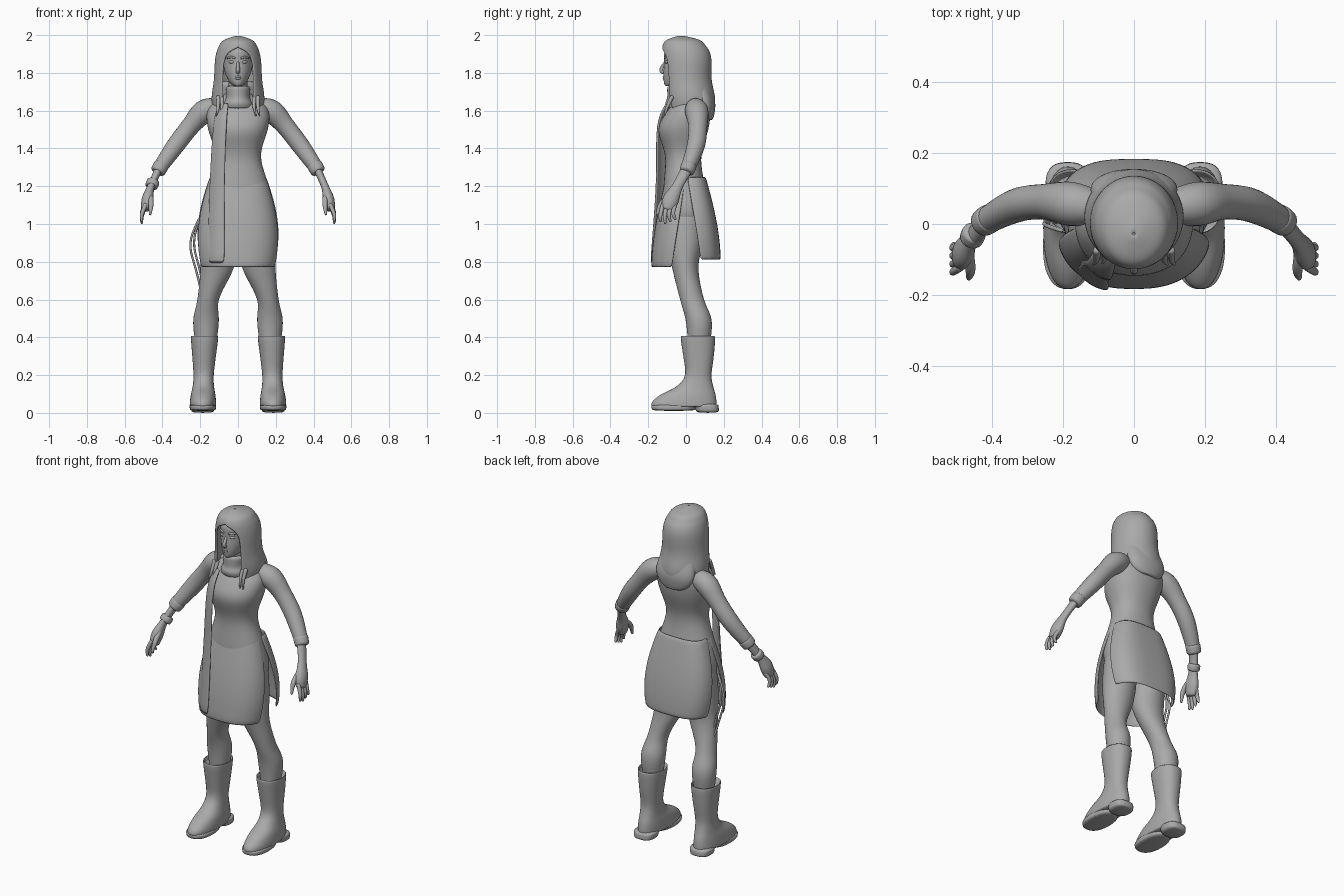
import bpy, bmesh
from math import sin, cos, asin, tanh, pi, copysign
from mathutils import Vector

default_cube = bpy.data.objects.get("Cube")
if default_cube:
    bpy.data.objects.remove(default_cube, do_unlink=True)

colour = (.4, .4, .4, 1)
grey = bpy.data.materials.new("clay_grey")
grey.use_nodes = True
grey.diffuse_color = colour
grey.node_tree.nodes["Principled BSDF"].inputs["Base Color"].default_value = colour


def steps(start, end, count):
    return [start + (end - start) * i / count for i in range(count + 1)]


def spline(points, pieces=3):
    """Pass a smooth curve through rows of numbers."""
    result = []
    last = len(points) - 1
    for i in range(last):
        before, after = points[max(i - 1, 0)], points[min(i + 2, last)]
        for t in steps(0, 1, pieces)[:-1]:
            row = []
            for a, b, c, d in zip(before, points[i], points[i + 1], after):
                slope_in, slope_out = (c - a) / 2, (d - b) / 2
                bend = slope_in * t * (1 - t) ** 2 - slope_out * t * t * (1 - t)
                row.append(b + (c - b) * t * t * (3 - 2 * t) + bend)
            result.append(row)
    return result + [list(points[-1])]


def loft(name, rings, closed=True, mirror=False, thickness=0):
    """Skin rows of points; closed rows get end caps."""
    bm = bmesh.new()
    rows = [[bm.verts.new(point) for point in ring] for ring in rings]
    count = len(rows[0])
    for lower, upper in zip(rows, rows[1:]):
        for i in range(count if closed else count - 1):
            j = (i + 1) % count
            bm.faces.new((lower[i], lower[j], upper[j], upper[i]))
    if closed:
        bm.faces.new(rows[0])
        bm.faces.new(rows[-1])
    bmesh.ops.recalc_face_normals(bm, faces=bm.faces)
    mesh = bpy.data.meshes.new(name)
    bm.to_mesh(mesh)
    bm.free()
    mesh.materials.append(grey)
    mesh.shade_smooth()
    part = bpy.data.objects.new(name, mesh)
    bpy.context.collection.objects.link(part)
    if mirror:
        part.modifiers.new("mirror", "MIRROR").use_mirror_merge = False
    if thickness:
        solid = part.modifiers.new("thickness", "SOLIDIFY")
        solid.thickness = thickness
        solid.offset = 0
    subdivision = part.modifiers.new("smooth", "SUBSURF")
    subdivision.levels = subdivision.render_levels = 1


def signed_power(value, power):
    return copysign(abs(value) ** power, value)


def stack(name, rows, centre=lambda z: 0, square=1, mirror=False):
    """Horizontal ovals given by height, front, back and half width."""
    rings = []
    for z, front, back, half in spline(rows):
        middle, depth = (front + back) / 2, (back - front) / 2
        rings.append([(centre(z) + half * signed_power(cos(t), square),
                       middle + depth * signed_power(sin(t), square), z)
                      for t in steps(0, 2 * pi, 24)[:-1]])
    loft(name, rings, mirror=mirror)


def limb(name, points, squash=1, mirror=True):
    """Round tube along points given by x, y, z and radius."""
    path = spline(points)
    rings = []
    for i, (x, y, z, radius) in enumerate(path):
        before, after = path[max(i - 1, 0)], path[min(i + 1, len(path) - 1)]
        along = (Vector(after[:3]) - Vector(before[:3])).normalized()
        across = along.cross(Vector((0, 1, 0))).normalized()
        other = along.cross(across)
        rings.append([Vector((x, y, z)) + radius * (across * cos(t) * squash + other * sin(t))
                      for t in steps(0, 2 * pi, 12)[:-1]])
    loft(name, rings, mirror=mirror)


# Dress bodice, continuing inside the skirt as the hips
stack("bodice", [(1.7, -.02, .08, .05), (1.66, -.05, .11, .11), (1.6, -.1, .13, .165),
                 (1.5, -.15, .12, .16), (1.36, -.11, .08, .12), (1.2, -.12, .1, .165),
                 (1.05, -.12, .12, .19), (.93, -.08, .08, .12)], square=.9)


# Skirt: front and back panels growing out of the hips, parted by widening side slits
def skirt(name, side, hem, square):
    rings = []
    for drop in steps(0, 1, 10):
        slit = .01 + .4 * drop * square
        width, depth = .145 + .07 * sin(2.2 * drop), .1 + .08 * sin(1.5 * drop)
        z = 1.25 + (hem - 1.25) * drop
        rings.append([(width * signed_power(cos(t), square), side * depth * sin(t) ** square, z)
                      for t in steps(slit, pi - slit, 24)])
    loft(name, rings, closed=False, thickness=.009)


skirt("skirt_front", -1, .77, .8)
skirt("skirt_back", 1, .81, .65)

# Long front sash, its outer edge curling back
sash = []
for z, outer, inner, y in spline([(1.64, -.1, -.05, -.1), (1.52, -.13, -.06, -.15),
                                  (1.2, -.15, -.07, -.155), (.79, -.16, -.07, -.185)]):
    sash.append([(outer + (inner - outer) * s, y + .05 * (1 - s) ** 2, z) for s in steps(0, 1, 5)])
loft("front_sash", sash, closed=False, thickness=.012)

# Rolled neck
stack("collar", [(1.61, -.1, .06, .08), (1.64, -.11, .06, .078), (1.67, -.1, .05, .063),
                 (1.72, -.1, .05, .066), (1.73, -.09, .04, .05)])
stack("neck", [(1.66, -.08, .04, .05), (1.8, -.08, .05, .05)])

# Head and face
stack("head", [(1.73, -.11, -.03, .02), (1.75, -.118, .02, .045), (1.8, -.12, .07, .07),
               (1.86, -.116, .09, .08), (1.92, -.113, .09, .078), (1.97, -.06, .05, .04)])
limb("nose", [(0, -.108, 1.86, .007), (0, -.133, 1.815, .011), (0, -.115, 1.8, .01)],
     mirror=False)
limb("brow", [(.014, -.113, 1.877, .005), (.035, -.106, 1.884, .006), (.06, -.087, 1.877, .004)])
limb("eye", [(.018, -.108, 1.857, .004), (.033, -.102, 1.858, .01), (.05, -.092, 1.858, .004)])
for lip, z in (("upper_lip", 1.78), ("lower_lip", 1.77)):
    limb(lip, [(-.024, -.106, 1.775, .002), (0, -.118, z, .007), (.024, -.106, 1.775, .002)],
         mirror=False)

# Hair shell: the gap opens around the face, and a negative gap overlaps at the parting
hair = []
for z, front, back, half, gap in spline([
        (1.993, -.03, -.027, .002, 0), (1.97, -.1, .07, .072, -.01), (1.94, -.12, .1, .096, -.01),
        (1.91, -.125, .12, .108, .045), (1.86, -.125, .13, .117, .073), (1.76, -.12, .13, .122, .08),
        (1.66, -.11, .15, .135, .08), (1.58, -.1, .14, .12, .095)]):
    start = asin(max(gap / half, -.15))
    middle, depth = (front + back) / 2, (back - front) / 2
    hair.append([(half * sin(t), middle - depth * cos(t), z)
                 for t in steps(start, 2 * pi - start, 36)])
loft("hair", hair, closed=False, thickness=.012)
stack("hair_back", [(1.76, 0, .12, .1), (1.65, .04, .155, .125), (1.58, .07, .15, .1),
                    (1.55, .1, .14, .05)])
for k in range(2):
    x = .085 + .02 * k
    limb(f"hair_lock_{k}", [(x, -.07, 1.68, .012), (x, -.1, 1.62, .009),
                            (x + .01, -.115, 1.57, .003)])

# Sleeves, cuffs and hands
limb("sleeve", [(.09, .045, 1.62, .045), (.175, .056, 1.6, .066), (.25, .063, 1.52, .052),
                (.335, .052, 1.41, .05), (.43, 0, 1.275, .037)])
limb("cuff", [(.4, .02, 1.32, .044), (.43, 0, 1.27, .041)])
limb("hand", [(.415, .01, 1.3, .033), (.46, -.045, 1.2, .029), (.48, -.08, 1.13, .046),
              (.49, -.1, 1.07, .034)], squash=.7)
for k in range(4):
    y, tip = -.12 + .022 * k, 1 + .01 * abs(k - 1)
    limb(f"finger_{k}", [(.485, y, 1.11, .012), (.51, y - .015, tip + .04, .011),
                         (.507, y - .015 + .005 * k, tip, .006)])
limb("thumb", [(.466, -.07, 1.165, .014), (.46, -.13, 1.11, .015), (.466, -.155, 1.045, .006)])
limb("wristband", [(-.447, -.02, 1.23, .036), (-.46, -.045, 1.195, .036)], mirror=False)

# Legs: hips set close, knees and calves stepping outward
stack("leg", [(1.08, -.09, .09, .08), (.9, -.1, .09, .095), (.77, -.075, .065, .09),
              (.6, -.032, .095, .056), (.48, 0, .14, .07), (.3, .015, .115, .045)],
      centre=lambda z: .135 - .036 * tanh(10 * z - 6.8), mirror=True)


# Boots: shaft and foot in one, above a separate sole and heel
def boot_part(name, rows, square):
    stack(name, rows, centre=lambda z: .187 - .025 * z, square=square, mirror=True)


boot_part("boot", [(.37, 0, .13, .06), (.41, -.03, .155, .074), (.3, -.015, .148, .063),
                   (.2, -.005, .135, .054), (.14, -.05, .145, .057), (.1, -.13, .157, .065),
                   (.06, -.18, .163, .07), (.03, -.184, .163, .07)], .9)
boot_part("boot_sole", [(.045, -.187, .06, .072), (.01, -.18, .05, .068)], .85)
boot_part("boot_heel", [(.05, .04, .172, .065), (0, .055, .176, .06)], .75)

# Dangling cords at the right hip
for k in range(2):
    sway = -.02 * k
    limb(f"cord_{k}", [(-.2, -.02, 1.04, .006), (sway - .235, 0, .9, .006),
                       (sway - .2, .01, .75, .006), (sway / 2 - .18, .02, .63, .008)], mirror=False)
